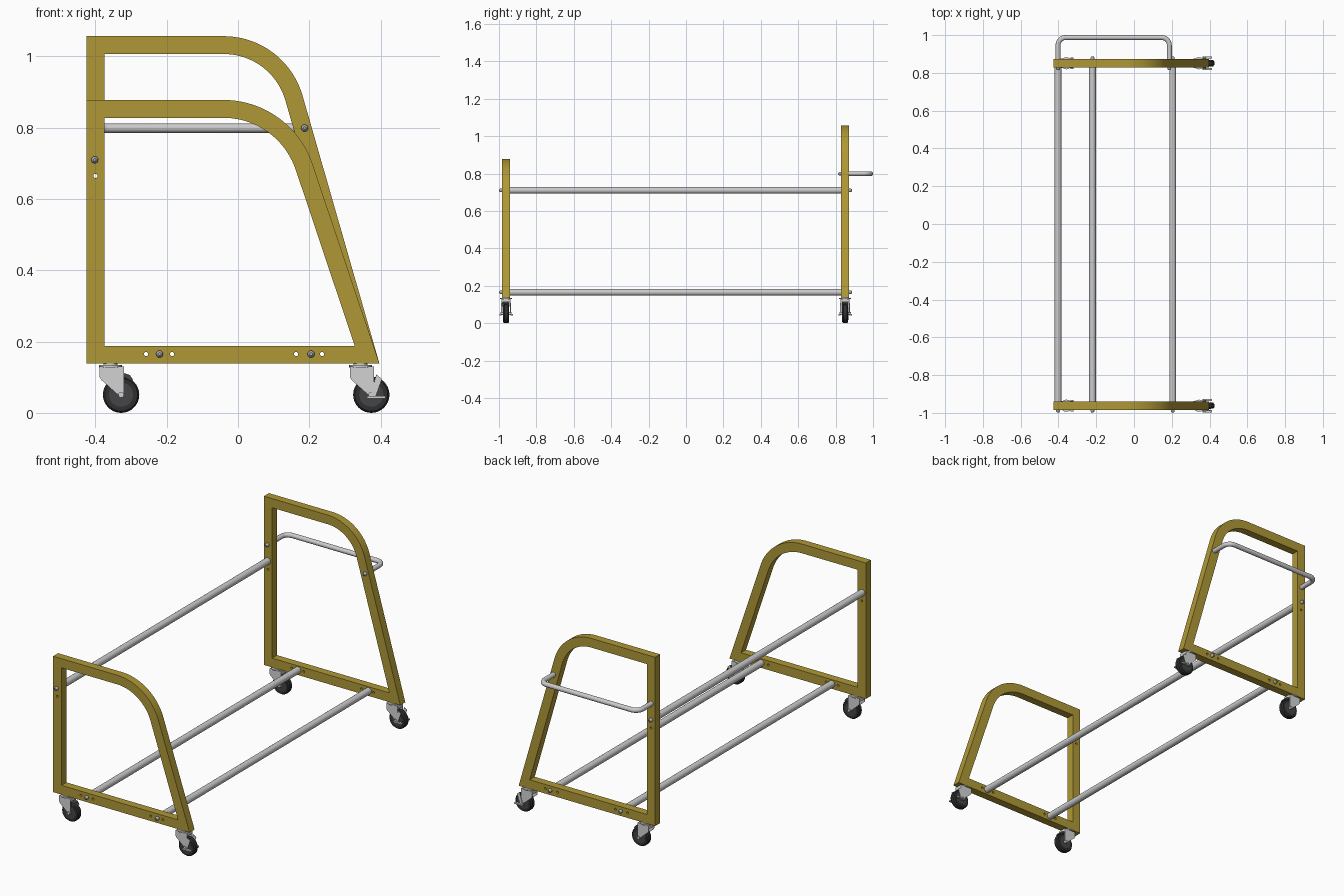
import bpy, bmesh, math
from mathutils import Vector, Matrix

if "Cube" in bpy.data.objects:
    bpy.data.objects.remove(bpy.data.objects["Cube"])


def material(name, col):
    m = bpy.data.materials.new(name)
    m.diffuse_color = (*col, 1)
    m.use_nodes = True
    m.node_tree.nodes["Principled BSDF"].inputs["Base Color"].default_value = m.diffuse_color
    return m


YELLOW = material("yellow paint", (0.43, 0.315, 0.037))
STEEL = material("light steel", (0.60, 0.60, 0.61))
ZINC = material("caster zinc", (0.65, 0.65, 0.65))
BOLT = material("bolt grey", (0.40, 0.42, 0.46))
RUBBER = material("black rubber", (0.028, 0.028, 0.03))
HUB = material("dark hub", (0.06, 0.06, 0.063))


def finish(name, bm, mat, smooth=True):
    bmesh.ops.recalc_face_normals(bm, faces=bm.faces)
    me = bpy.data.meshes.new(name)
    bm.to_mesh(me)
    bm.free()
    ob = bpy.data.objects.new(name, me)
    bpy.context.collection.objects.link(ob)
    me.materials.append(mat)
    if smooth:
        bpy.ops.object.select_all(action='DESELECT')
        ob.select_set(True)
        bpy.context.view_layer.objects.active = ob
        bpy.ops.object.shade_smooth_by_angle(angle=math.radians(35))
    return ob


def lathe(name, profile, origin, axis, mat, n=24):
    """Turn (radius, offset along axis) points into a closed solid."""
    bm = bmesh.new()
    rot = Vector((0, 0, 1)).rotation_difference(Vector(axis)).to_matrix()
    o = Vector(origin)
    rings = [[bm.verts.new(o + rot @ Vector((r * math.cos(2 * math.pi * i / n),
              r * math.sin(2 * math.pi * i / n), t))) for i in range(n)]
             for r, t in profile]
    for a, b in zip(rings, rings[1:]):
        for i in range(n):
            j = (i + 1) % n
            bm.faces.new((a[i], a[j], b[j], b[i]))
    bm.faces.new(rings[0])
    bm.faces.new(rings[-1])
    return finish(name, bm, mat)


def plate(name, pts, y0, y1, mat):
    """Extrude an x/z outline between two y positions."""
    bm = bmesh.new()
    a = [bm.verts.new((x, y0, z)) for x, z in pts]
    b = [bm.verts.new((x, y1, z)) for x, z in pts]
    bm.faces.new(a)
    bm.faces.new(b)
    for i in range(len(pts)):
        j = (i + 1) % len(pts)
        bm.faces.new((a[i], a[j], b[j], b[i]))
    return finish(name, bm, mat)


LEFT, RIGHT, BOTTOM, BAR, HALF = -0.425, 0.397, 0.138, 0.05, 0.0215


def outline(top, slope, radius, inset):
    """Frame outline with a rounded upper right corner, moved inward by inset."""
    ang = math.atan2(1, slope)
    x_at = lambda z: RIGHT - slope * (z - BOTTOM) - inset / math.sin(ang)
    lo, hi, r = BOTTOM + inset, top - inset, radius - inset
    cx = x_at(hi) - r * math.tan(ang / 2)
    arc = [(cx + r * math.sin(ang * i / 20), hi - r + r * math.cos(ang * i / 20))
           for i in range(21)]
    return [(LEFT + inset, lo), (LEFT + inset, hi)] + arc + [(x_at(lo), lo)]


def end_frame(name, y, top, slope, radius):
    bm = bmesh.new()
    loops = [[bm.verts.new((x, y + s * HALF, z)) for x, z in outline(top, slope, radius, ins)]
             for ins, s in ((0, -1), (0, 1), (BAR, 1), (BAR, -1))]
    n = len(loops[0])
    for k in range(4):
        a, b = loops[k], loops[(k + 1) % 4]
        for i in range(n):
            j = (i + 1) % n
            bm.faces.new((a[i], a[j], b[j], b[i]))
    ob = finish(name, bm, YELLOW)
    # spare bolt holes
    cut = bmesh.new()
    for x, z in ((-0.40, 0.665), (-0.258, 0.165), (-0.185, 0.165), (0.163, 0.165), (0.236, 0.165)):
        bmesh.ops.create_cone(cut, cap_ends=True, segments=12, radius1=0.006, radius2=0.006, depth=0.1,
                              matrix=Matrix.Translation((x, y, z)) @ Matrix.Rotation(math.pi / 2, 4, 'X'))
    cutter = finish(name + "_hole_cutter", cut, YELLOW, False)
    cutter.hide_render = True
    cutter.hide_set(True)
    mod = ob.modifiers.new("holes", 'BOOLEAN')
    mod.operation, mod.solver, mod.object = 'DIFFERENCE', 'EXACT', cutter


FRONT, BACK = -0.962, 0.851
end_frame("front_frame", FRONT, 0.878, 0.335, 0.264)
end_frame("back_frame", BACK, 1.057, 0.287, 0.23)


def bolt(name, x, y, z, d):
    lathe(name, [(0.010, -0.002), (0.010, 0.007), (0.008, 0.012), (0.004, 0.0155)],
          (x, y, z), (0, d, 0), BOLT, 16)


# long rods with a bolt at each end
for name, x, z in (("upper_rod", -0.402, 0.71), ("lower_left_rod", -0.22, 0.165),
                   ("lower_right_rod", 0.205, 0.165)):
    y0, y1 = FRONT + HALF, BACK - HALF
    lathe(name, [(0.018, 0), (0.018, y1 - y0)], (x, y0, z), (0, 1, 0), STEEL)
    bolt(name + "_front_bolt", x, FRONT - HALF, z, -1)
    bolt(name + "_back_bolt", x, BACK + HALF, z, 1)

# push handle: bent tube behind the back frame
HX0, HX1, HY, HZ, HR, BEND = -0.402, 0.187, 0.987, 0.799, 0.013, 0.04
path = [(HX0, BACK + HALF)]
for cx, start in ((HX0 + BEND, math.pi), (HX1 - BEND, math.pi / 2)):
    path += [(cx + BEND * math.cos(start - math.pi / 2 * i / 8),
              HY - BEND + BEND * math.sin(start - math.pi / 2 * i / 8)) for i in range(9)]
path.append((HX1, BACK + HALF))
bm = bmesh.new()
rings = []
for i, p in enumerate(path):
    a, b = Vector(path[max(i - 1, 0)]), Vector(path[min(i + 1, len(path) - 1)])
    t = (b - a).normalized()
    side = Vector((-t.y, t.x))
    rings.append([bm.verts.new((p[0] + side.x * HR * math.cos(q), p[1] + side.y * HR * math.cos(q),
                                HZ + HR * math.sin(q)))
                  for q in (2 * math.pi * k / 16 for k in range(16))])
for a, b in zip(rings, rings[1:]):
    for k in range(16):
        bm.faces.new((a[k], a[(k + 1) % 16], b[(k + 1) % 16], b[k]))
bm.faces.new(rings[0])
bm.faces.new(rings[-1])
finish("push_handle", bm, STEEL)
for side, x in (("left", HX0), ("right", HX1)):
    bolt(f"handle_{side}_bolt", x, BACK - HALF, HZ, -1)


def caster(name, x, y, brake):
    ax, az = x + 0.03, 0.051
    # swivel head
    lathe(name + "_swivel", [(0.032, 0.128), (0.032, 0.134), (0.02, 0.134), (0.02, 0.139)],
          (x, y, 0), (0, 0, 1), ZINC)
    # fork: crown and two cheeks
    plate(name + "_crown", [(x - 0.03, 0.112), (x - 0.03, 0.13), (x + 0.038, 0.13), (x + 0.038, 0.112)],
          y - 0.024, y + 0.024, ZINC)
    cheek = [(x - 0.03, 0.13), (x + 0.038, 0.13), (x + 0.038, 0.05), (x + 0.03, 0.043),
             (x + 0.022, 0.05), (x - 0.025, 0.092), (x - 0.03, 0.10)]
    for s in (-1, 1):
        plate(name + "_cheek", cheek, y + s * 0.020, y + s * 0.024, ZINC)
    # wheel, hub and axle
    lathe(name + "_tyre", [(0.036, -0.016), (0.046, -0.016), (0.051, -0.009), (0.051, 0.009),
                           (0.046, 0.016), (0.036, 0.016)], (ax, y, az), (0, 1, 0), RUBBER, 32)
    lathe(name + "_hub", [(0.034, -0.0165), (0.034, 0.0165)], (ax, y, az), (0, 1, 0), HUB)
    lathe(name + "_axle", [(0.008, -0.030), (0.008, 0.030)], (ax, y, az), (0, 1, 0), ZINC, 12)
    if brake:
        # brake lever and pedal
        for s in (-1, 1):
            plate(name + "_brake_arm", [(ax - 0.002, 0.05), (ax + 0.012, 0.045), (ax + 0.03, 0.095),
                                        (ax + 0.014, 0.108)], y + s * 0.024, y + s * 0.027, ZINC)
        plate(name + "_pedal", [(ax - 0.012, 0.041), (ax + 0.04, 0.041), (ax + 0.04, 0.048),
                                (ax - 0.012, 0.048)], y - 0.036, y - 0.024, ZINC)
        plate(name + "_pedal", [(ax - 0.012, 0.041), (ax + 0.04, 0.041), (ax + 0.04, 0.048),
                                (ax - 0.012, 0.048)], y + 0.024, y + 0.036, ZINC)
    else:
        # wheel guard
        plate(name + "_guard", [(x + 0.038, 0.10), (x + 0.038, 0.112), (x + 0.055, 0.106),
                                (x + 0.064, 0.092), (x + 0.058, 0.09)], y - 0.018, y + 0.018, HUB)


for row, y in (("front", FRONT), ("back", BACK)):
    caster(row + "_left_caster", -0.358, y, False)
    caster(row + "_right_caster", 0.344, y, True)
